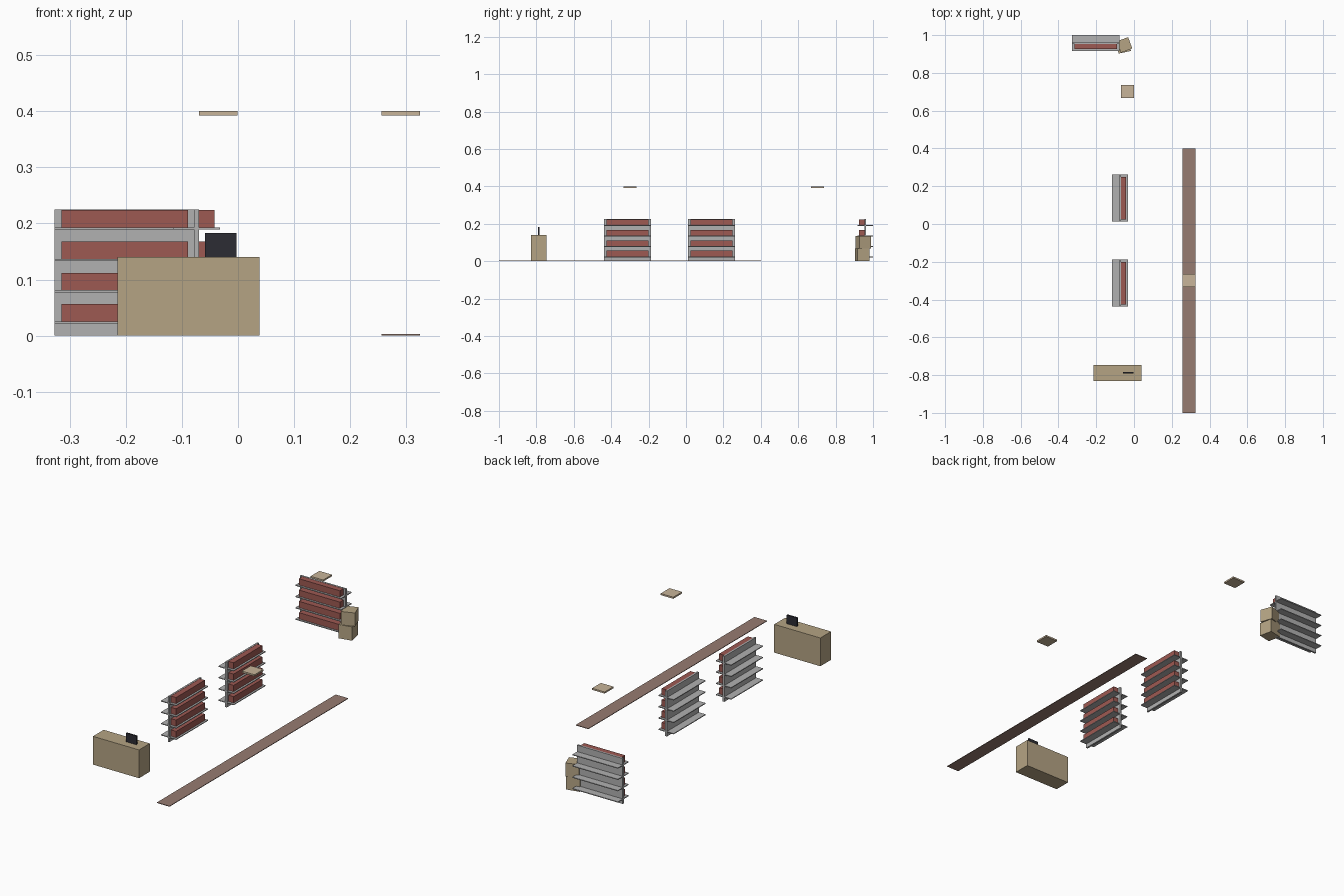
import bpy
import math
from mathutils import Matrix, Vector

if "Cube" in bpy.data.objects:
    bpy.data.objects.remove(bpy.data.objects["Cube"], do_unlink=True)


def material(name, *rgb):
    m = bpy.data.materials.new(name)
    m.use_nodes = True
    m.diffuse_color = (*rgb, 1)
    m.node_tree.nodes["Principled BSDF"].inputs["Base Color"].default_value = (*rgb, 1)
    return m


GREY = material("shelf grey", 0.44, 0.44, 0.44)
RED = material("goods red", 0.34, 0.10, 0.085)
TAN = material("counter tan", 0.46, 0.37, 0.23)
BLACK = material("screen black", 0.025, 0.025, 0.034)
BROWN = material("strip brown", 0.31, 0.20, 0.165)
CREAM = material("panel cream", 0.58, 0.46, 0.32)


def box(name, mat, center, size, turn=0, frame=Matrix()):
    """Box of a given size, with z of the center at its base."""
    bpy.ops.mesh.primitive_cube_add(size=1)
    ob = bpy.context.object
    ob.name = name
    x, y, z = center
    ob.data.transform(Matrix.Diagonal((*size, 1)))
    ob.matrix_world = (frame @ Matrix.Translation(Vector((x, y, z + size[2] / 2)))
                       @ Matrix.Rotation(math.radians(turn), 4, "Z"))
    ob.data.materials.append(mat)
    return ob


def shelf_unit(name, x, y, turn):
    """Upright panel with shelves through it and goods on its -y side."""
    frame = Matrix.Translation((x, y, 0)) @ Matrix.Rotation(math.radians(turn), 4, "Z")
    box(name + "_panel", GREY, (0, 0, 0), (0.25, 0.009, 0.225), frame=frame)
    for i in range(4):
        z = 0.021 + i * 0.056
        box(f"{name}_shelf_{i}", GREY, (0, 0, z), (0.25, 0.084, 0.004), frame=frame)
        box(f"{name}_goods_{i}", RED, (0, -0.0185, z + 0.004), (0.225, 0.028, 0.031), frame=frame)


# Shelving
shelf_unit("back_unit", -0.202, 0.958, 0)
shelf_unit("middle_unit", -0.074, 0.137, 90)
shelf_unit("front_unit", -0.074, -0.313, 90)

# Counter with screen
box("counter", TAN, (-0.088, -0.788, 0), (0.253, 0.084, 0.14))
box("screen", BLACK, (-0.031, -0.788, 0.14), (0.056, 0.008, 0.043))

# Stacked cartons
box("lower_carton", TAN, (-0.056, 0.942, 0), (0.067, 0.067, 0.068), 12)
box("upper_carton", TAN, (-0.050, 0.948, 0.068), (0.064, 0.064, 0.066), 20)

# Floor strip and hanging panels
box("floor_strip", BROWN, (0.29, -0.30, 0), (0.069, 1.4, 0.003))
box("back_ceiling_panel", CREAM, (-0.035, 0.702, 0.392), (0.069, 0.069, 0.008))
box("front_ceiling_panel", CREAM, (0.29, -0.30, 0.392), (0.069, 0.069, 0.008))
